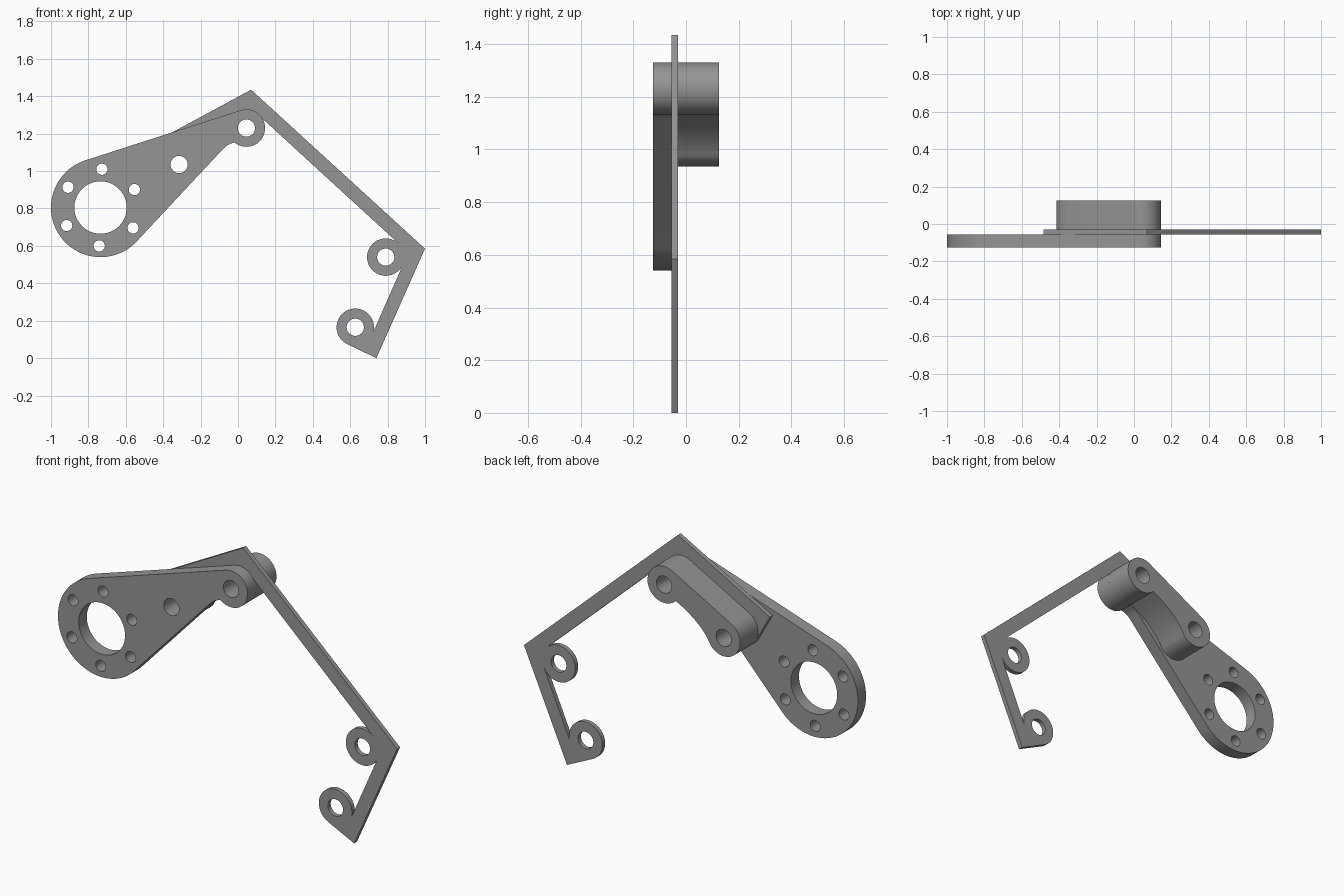
import bpy, bmesh, math

if "Cube" in bpy.data.objects:
    bpy.data.objects.remove(bpy.data.objects["Cube"])

grey = bpy.data.materials.new("steel_grey")
grey.diffuse_color = (0.3, 0.3, 0.3, 1)
grey.use_nodes = True
grey.node_tree.nodes["Principled BSDF"].inputs["Base Color"].default_value = grey.diffuse_color

HUB = (-0.735, 0.805)       # large bored end
PIVOT = (0.045, 1.23)       # upper pin
LOWER_PIN = (-0.315, 1.035)
RING_A = (0.79, 0.54)
RING_B = (0.627, 0.165)
R, PIN = 0.1, 0.046


def arc(c, r, a0, a1, n=40):
    """Points counter-clockwise from angle a0 to a1 in degrees."""
    return [(c[0] + r * math.cos(math.radians(a0 + (a1 - a0) * i / n)),
             c[1] + r * math.sin(math.radians(a0 + (a1 - a0) * i / n))) for i in range(n + 1)]


def bend(p, q, s, n=16):
    """Quadratic curve between p and s, without its end points."""
    return [tuple((1 - t) ** 2 * p[k] + 2 * t * (1 - t) * q[k] + t * t * s[k] for k in (0, 1))
            for t in (i / n for i in range(1, n))]


def plate(name, outline, holes, y0, y1):
    """Extrude an x-z outline with round holes between two y values."""
    cu = bpy.data.curves.new(name, 'CURVE')
    cu.dimensions = '2D'
    cu.fill_mode = 'BOTH'
    cu.extrude = (y1 - y0) / 2
    for loop in [outline] + [arc(c, r, 0, 360, 48)[:-1] for c, r in holes]:
        sp = cu.splines.new('POLY')
        sp.points.add(len(loop) - 1)
        for p, (x, z) in zip(sp.points, loop):
            p.co = (x, z, 0, 1)
        sp.use_cyclic_u = True
    ob = bpy.data.objects.new(name, cu)
    bpy.context.collection.objects.link(ob)
    ob.location.y = (y0 + y1) / 2
    ob.rotation_euler.x = math.pi / 2
    bpy.ops.object.select_all(action='DESELECT')
    ob.select_set(True)
    bpy.context.view_layer.objects.active = ob
    bpy.ops.object.convert(target='MESH')
    ob = bpy.context.object
    bm = bmesh.new()
    bm.from_mesh(ob.data)
    bmesh.ops.remove_doubles(bm, verts=bm.verts, dist=1e-5)
    bmesh.ops.recalc_face_normals(bm, faces=bm.faces)
    bm.to_mesh(ob.data)
    bm.free()
    ob.data.materials.clear()
    ob.data.materials.append(grey)
    bpy.ops.object.shade_smooth_by_angle(angle=math.radians(30))


pins = [(PIVOT, PIN), (LOWER_PIN, PIN)]

# Tapered lever with a bored hub and a ring of six bolt holes
bolts = [(arc(HUB, 0.205, a, a, 1)[0], 0.03) for a in range(28, 388, 60)]
lever = (arc(HUB, 0.265, 107.9, 317, 64)
         + [(-0.08, 1.118), (-0.062, 1.134), (-0.045, 1.144), (-0.03, 1.149)]
         + arc(PIVOT, R, 230, 467.9))
plate("lever", lever, pins + bolts + [(HUB, 0.14)], -0.125, -0.055)

# Hollowed underside shared by the link and the thin bracket
c_low, c_high = arc(LOWER_PIN, R, 208, 320), arc(PIVOT, R, 225, 389)
hollow = bend(c_low[-1], (-0.185, 1.08), c_high[0])

# Thin angled bracket with two eyelets
bracket = ([(0.07, 1.435), (-0.485, 1.135)] + c_low + hollow + c_high
           + arc(RING_A, R, 48, 338) + arc(RING_B, R, -14, 245.8)
           + [(0.74, 0.0), (1.0, 0.585)])
plate("bracket", bracket, pins + [(RING_A, PIN), (RING_B, PIN)], -0.055, -0.03)

# Thick rear link joining the two pins
link = arc(LOWER_PIN, R, 118.4, 320) + hollow + arc(PIVOT, R, 225, 478.4)
plate("rear_link", link, pins, -0.03, 0.125)
